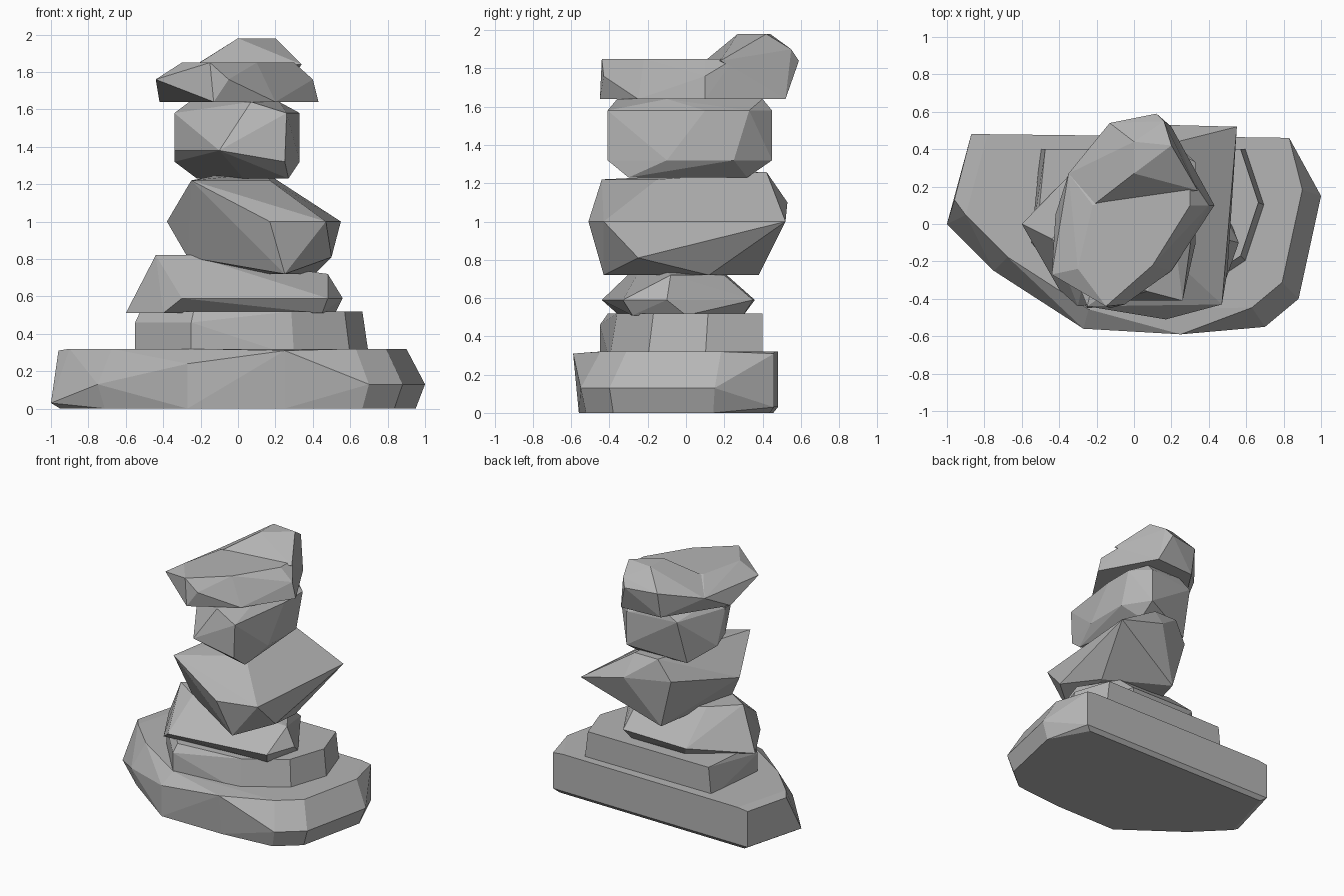
import bpy
import bmesh

# Remove only the default cube
default_cube = bpy.data.objects.get("Cube")
if default_cube is not None:
    bpy.data.objects.remove(default_cube, do_unlink=True)


def make_material(name, colour):
    """Create one flat colour material."""
    material = bpy.data.materials.new(name)
    material.use_nodes = True
    material.diffuse_color = colour
    shader = material.node_tree.nodes["Principled BSDF"]
    shader.inputs["Base Color"].default_value = colour
    return material


stone_grey = make_material("stone grey", (.46, .46, .46, 1))


def taper(outline, scale, pivot=0):
    """Shrink an outline in x towards the middle and in y towards the pivot."""
    return [(x * scale, pivot + (y - pivot) * scale) for x, y in outline]


def layer(height, outline):
    """Lift a flat outline to a height."""
    return [(x, y, height) for x, y in outline]


def make_stone(name, *layers):
    """Wrap a faceted convex stone around its stacked layers of corners."""
    builder = bmesh.new()
    for corners in layers:
        for corner in corners:
            builder.verts.new(corner)
    bmesh.ops.convex_hull(builder, input=builder.verts)

    # Discard corners that fell inside the hull
    leftovers = [vertex for vertex in builder.verts if not vertex.link_faces]
    bmesh.ops.delete(builder, geom=leftovers, context='VERTS')

    # Merge almost level triangles into broad flat facets
    bmesh.ops.dissolve_limit(
        builder, angle_limit=.03, verts=builder.verts, edges=builder.edges)
    bmesh.ops.recalc_face_normals(builder, faces=builder.faces)

    mesh = bpy.data.meshes.new(name)
    builder.to_mesh(mesh)
    builder.free()
    mesh.materials.append(stone_grey)
    stone = bpy.data.objects.new(name, mesh)
    bpy.context.collection.objects.link(stone)


# Wide slab on the ground, sloping in from the rim but upright at the back
slab_rim = [(-1, 0), (-.87, .48), (.83, .46), (1, .15), (.88, -.4),
            (.7, -.55), (.25, -.56), (-.27, -.56), (-.75, -.25)]
slab_left, slab_back = slab_rim[:1], slab_rim[1:3]
slab_right, slab_front = slab_rim[3:6], slab_rim[6:8]
make_stone(
    "base_slab",
    layer(0, taper(slab_rim, .95) + slab_front),
    layer(.03, slab_left + slab_back),
    layer(.13, slab_right + slab_rim[-1:]),
    layer(.24, slab_front),
    layer(.31, slab_back + [(.25, -.59), (-.96, .13)]),
    layer(.32, taper(slab_rim, .9, pivot=.48)))

# Flat stone with an upright back
flat_rim = [(-.55, -.1), (-.25, -.45), (.3, -.4), (.6, -.2),
            (.7, .1), (.6, .4), (-.5, .4)]
make_stone(
    "second_stone",
    layer(.28, flat_rim),
    layer(.46, flat_rim[:2]),
    layer(.52, taper(flat_rim, .95, pivot=.4)))

# Wedge leaning down to one side
make_stone(
    "wedge_stone",
    layer(.51, [(-.6, 0), (-.4, -.35), (.45, -.28), (.52, 0), (.25, .3), (-.2, .3)]),
    layer(.59, [(-.3, -.44), (.48, -.33), (.56, -.1), (.3, .35), (-.25, .36)]),
    layer(.72, [(.3, .2), (.48, -.08)]),
    layer(.82, [(-.44, -.08), (-.25, .1), (-.25, -.2)]))

# Large angular stone with a sharp rear corner
make_stone(
    "pointed_stone",
    layer(.72, [(.25, -.43), (.41, .12), (-.05, .38)]),
    layer(.81, [(-.27, -.18), (.5, -.25)]),
    layer(1, [(-.38, -.12), (.17, -.51), (.47, -.43), (.55, .52)]),
    layer(1.1, [(.17, .53), (-.15, .4)]),
    layer(1.22, [(-.2, -.2), (-.25, -.44), (.17, -.15)]),
    layer(1.26, [(.15, .42), (-.05, .42)]))

# Blocky stone with an undercut side and chipped edges
make_stone(
    "block_stone",
    layer(1.23, [(.27, -.3), (.03, -.1), (-.22, .3), (.2, .32)]),
    layer(1.32, [(.25, -.41), (.33, -.1), (.33, .25), (.2, .45), (-.34, .1)]),
    layer(1.38, [(-.1, -.41), (-.34, 0)]),
    layer(1.58, [(-.34, 0), (.26, -.41), (.33, .1), (.33, .33), (.2, .45), (-.2, .4)]),
    layer(1.64, [(-.26, .1), (.07, -.36), (.22, -.1), (.2, .4), (-.1, .4)]))

# Flat cap, then the hump rising at its back
cap_rim = [(-.42, .05), (-.13, -.45), (.2, -.25), (.43, .1),
           (.2, .52), (-.13, .5)]
make_stone(
    "cap_stone",
    layer(1.64, cap_rim),
    layer(1.76, [(-.44, -.27), (-.05, -.43), (.4, .1), (-.35, .27)]),
    layer(1.85, [(-.3, -.24), (-.15, -.44), (.1, -.22), (.3, .1),
                 (.3, .25), (-.22, .1)]))
make_stone(
    "cap_hump",
    layer(1.64, cap_rim[4:]),
    layer(1.76, [(-.35, .27)]),
    layer(1.84, [(-.22, .1), (.34, .18), (.12, .59), (-.13, .54)]),
    layer(1.9, [(.16, .55)]),
    layer(1.98, [(0, .27), (.2, .42), (0, .44)]))
